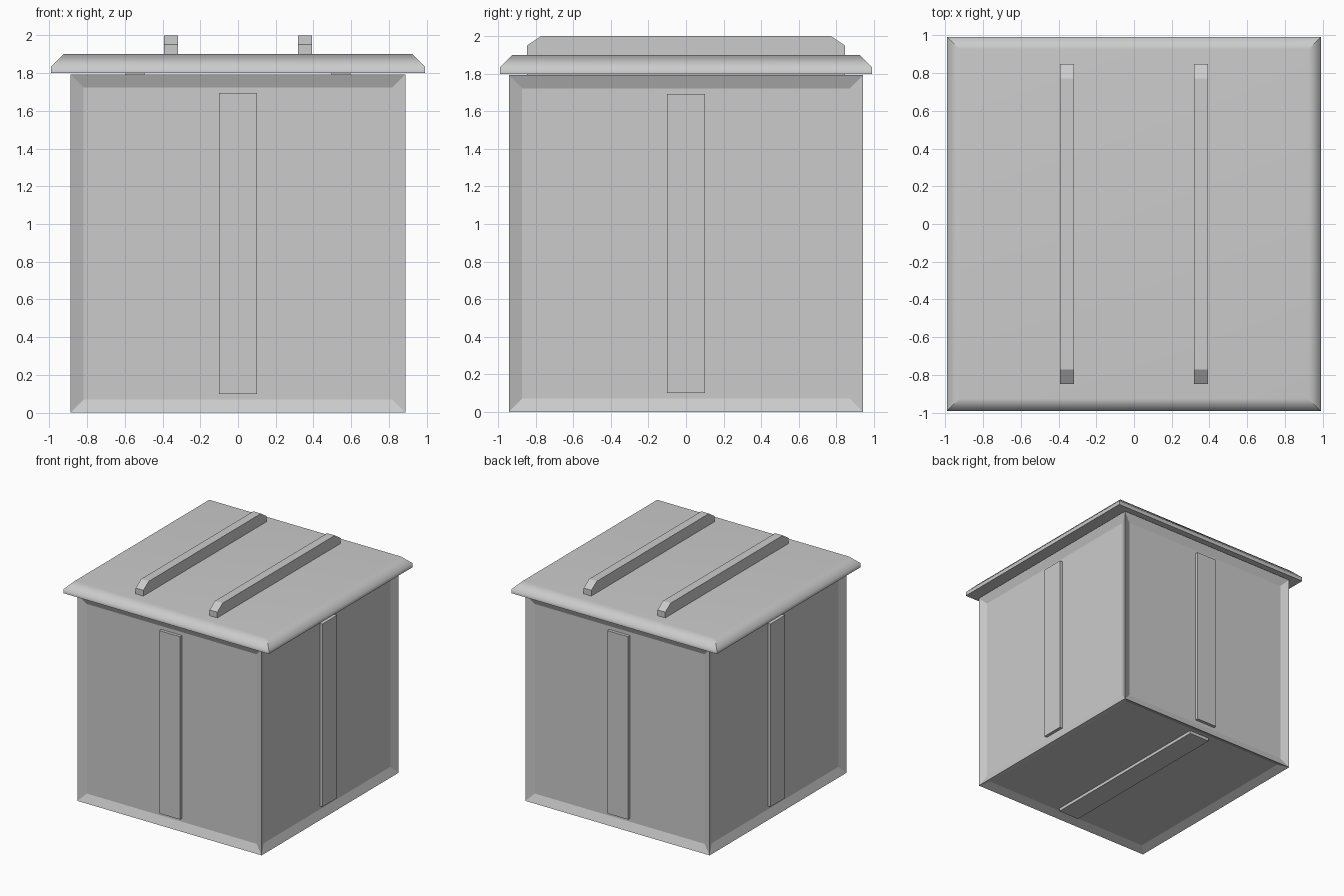
import bpy, bmesh
from mathutils import Vector

if "Cube" in bpy.data.objects:
    bpy.data.objects.remove(bpy.data.objects["Cube"])


def finish(name, bm):
    bmesh.ops.recalc_face_normals(bm, faces=bm.faces[:])
    mesh = bpy.data.meshes.new(name)
    bm.to_mesh(mesh)
    bm.free()
    obj = bpy.data.objects.new(name, mesh)
    bpy.context.collection.objects.link(obj)
    return obj


def box_mesh(lo, hi):
    lo, hi = Vector(lo), Vector(hi)
    bm = bmesh.new()
    bmesh.ops.create_cube(bm, size=1)
    for v in bm.verts:
        v.co = (lo + hi) / 2 + v.co * (hi - lo)
    return bm


HX, HY, TOP = 0.888, 0.943, 1.793   # body half sizes and height
MARGIN, DEPTH = 0.1, 0.03           # frame width and panel recess
INSET = 0.003                       # planks sit just behind the frame

# Body: every visible side is a frame around a sunken panel
bm = box_mesh((-HX, -HY, 0), (HX, HY, TOP))
bm.normal_update()
sides = [f for f in bm.faces if f.normal.z < 0.5]
for f in sides:
    bmesh.ops.inset_individual(bm, faces=[f], thickness=MARGIN, depth=-DEPTH)
finish("body", bm)

# Centre planks on the four walls and underneath
Z0, Z1 = MARGIN, TOP - MARGIN
for s, fb, lr in ((-1, "front", "left"), (1, "back", "right")):
    ya, yb = sorted((s * (HY - DEPTH), s * (HY - INSET)))
    finish(fb + "_plank", box_mesh((-0.1, ya, Z0), (0.1, yb, Z1)))
    xa, xb = sorted((s * (HX - DEPTH), s * (HX - INSET)))
    finish(lr + "_plank", box_mesh((xa, -0.1, Z0), (xb, 0.1, Z1)))
finish("bottom_plank", box_mesh((-0.1, MARGIN - HY, INSET), (0.1, HY - MARGIN, DEPTH)))

# Roof slab with chamfered top rim, softly shaded
bm = box_mesh((-0.99, -0.99, 1.8), (0.99, 0.99, 1.9))
rim = [e for e in bm.edges if all(v.co.z > 1.85 for v in e.verts)]
bmesh.ops.bevel(bm, geom=rim, offset=0.066, segments=1, affect='EDGES')
roof = finish("roof", bm)
for p in roof.data.polygons:
    p.use_smooth = True
bpy.context.view_layer.objects.active = roof
roof.select_set(True)
bpy.ops.object.shade_smooth_by_angle(angle=0.87)
mod = roof.modifiers.new("weighted", 'WEIGHTED_NORMAL')
mod.keep_sharp = True

# Roof battens with sloped ends, and thin cleats between body and roof
PROFILE = [(-0.847, 1.9), (0.847, 1.9), (0.847, 1.95),
           (0.772, 2.0), (-0.772, 2.0), (-0.847, 1.95)]
for s, side in ((-1, "left"), (1, "right")):
    bm = bmesh.new()
    x = s * 0.356
    face = bm.faces.new([bm.verts.new((x - 0.037, y, z)) for y, z in PROFILE])
    ext = bmesh.ops.extrude_face_region(bm, geom=[face], use_keep_orig=True)
    new = [g for g in ext["geom"] if isinstance(g, bmesh.types.BMVert)]
    bmesh.ops.translate(bm, vec=(0.074, 0, 0), verts=new)
    finish(side + "_roof_batten", bm)
    finish(side + "_roof_cleat",
           box_mesh((s * 0.545 - 0.05, -0.847, TOP), (s * 0.545 + 0.05, 0.847, 1.8)))
